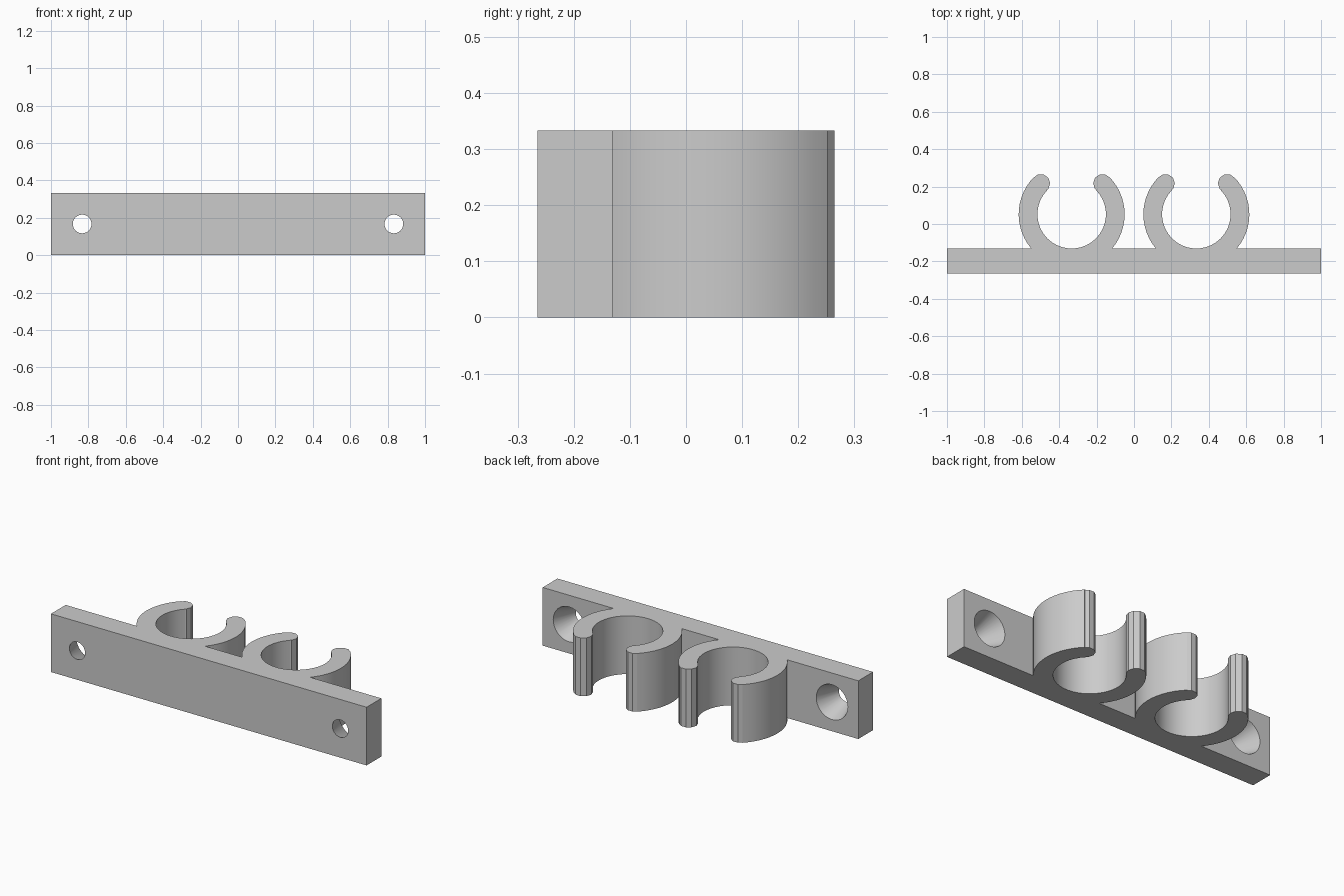
import bpy
import bmesh
from math import cos, sin, pi, radians
from mathutils import Matrix

if "Cube" in bpy.data.objects:
    bpy.data.objects.remove(bpy.data.objects["Cube"], do_unlink=True)

U = 1 / 30                      # design unit
HEIGHT = 10 * U
FRONT = -0.2646                 # front face of the plate
BACK = FRONT + 4 * U            # back face of the plate
INNER, OUTER = 5.5 * U, 8.5 * U
MID, TIP = 7 * U, 1.5 * U
CLIP_X, CLIP_Y = 10 * U, BACK + INNER
HOLE_X = 25 * U

grey = bpy.data.materials.new("plain grey plastic")
grey.use_nodes = True
grey.diffuse_color = (0.6, 0.6, 0.6, 1)
grey.node_tree.nodes["Principled BSDF"].inputs["Base Color"].default_value = (0.6, 0.6, 0.6, 1)


def add_object(name, bm):
    bmesh.ops.recalc_face_normals(bm, faces=bm.faces)
    mesh = bpy.data.meshes.new(name)
    bm.to_mesh(mesh)
    bm.free()
    mesh.materials.append(grey)
    obj = bpy.data.objects.new(name, mesh)
    bpy.context.collection.objects.link(obj)
    return obj


def prism(name, outline):
    """Extrude a plan outline from the ground to the full height."""
    bm = bmesh.new()
    face = bm.faces.new([bm.verts.new((x, y, 0)) for x, y in outline])
    top = bmesh.ops.extrude_face_region(bm, geom=[face])["geom"]
    bmesh.ops.translate(bm, vec=(0, 0, HEIGHT),
                        verts=[v for v in top if isinstance(v, bmesh.types.BMVert)])
    return add_object(name, bm)


def arc(cx, cy, r, start, end, steps):
    angles = [radians(start + (end - start) * i / steps) for i in range(steps + 1)]
    return [(cx + r * cos(a), cy + r * sin(a)) for a in angles]


def combine(target, tool, operation):
    mod = target.modifiers.new(operation.lower(), 'BOOLEAN')
    mod.operation = operation
    mod.solver = 'EXACT'
    mod.object = tool
    bpy.context.view_layer.objects.active = target
    bpy.ops.object.modifier_apply(modifier=mod.name)
    bpy.data.objects.remove(tool, do_unlink=True)


# Mounting plate
bracket = prism("clip_bracket", [(-1, FRONT), (1, FRONT), (1, BACK), (-1, BACK)])

for side in (-1, 1):
    # Open ring that grips a tube, with a rounded bead on each end
    cx = side * CLIP_X
    ring = (arc(cx, CLIP_Y, OUTER, 45, -225, 41)
            + arc(cx, CLIP_Y, INNER, -225, 45, 27))
    clip = prism("clip_ring", ring)
    for end in (45, 135):
        tx = cx + MID * cos(radians(end))
        ty = CLIP_Y + MID * sin(radians(end))
        combine(clip, prism("clip_bead", arc(tx, ty, TIP, 0, 324, 9)), 'UNION')
    combine(bracket, clip, 'UNION')

for side in (-1, 1):
    # Tapered screw hole, wide at the back, overshooting both faces
    extra = 0.01
    slope = (3 * U - 1.5 * U) / (BACK - FRONT)
    bm = bmesh.new()
    place = (Matrix.Translation((side * HOLE_X, (FRONT + BACK) / 2, HEIGHT / 2))
             @ Matrix.Rotation(-pi / 2, 4, 'X'))
    bmesh.ops.create_cone(bm, cap_ends=True, segments=32,
                          radius1=1.5 * U - slope * extra,
                          radius2=3 * U + slope * extra,
                          depth=BACK - FRONT + 2 * extra, matrix=place)
    combine(bracket, add_object("screw_hole_cutter", bm), 'DIFFERENCE')

# Smooth curved walls, keep corners crisp
bpy.ops.object.select_all(action='DESELECT')
bracket.select_set(True)
bpy.context.view_layer.objects.active = bracket
bpy.ops.object.shade_smooth_by_angle(angle=radians(30))
